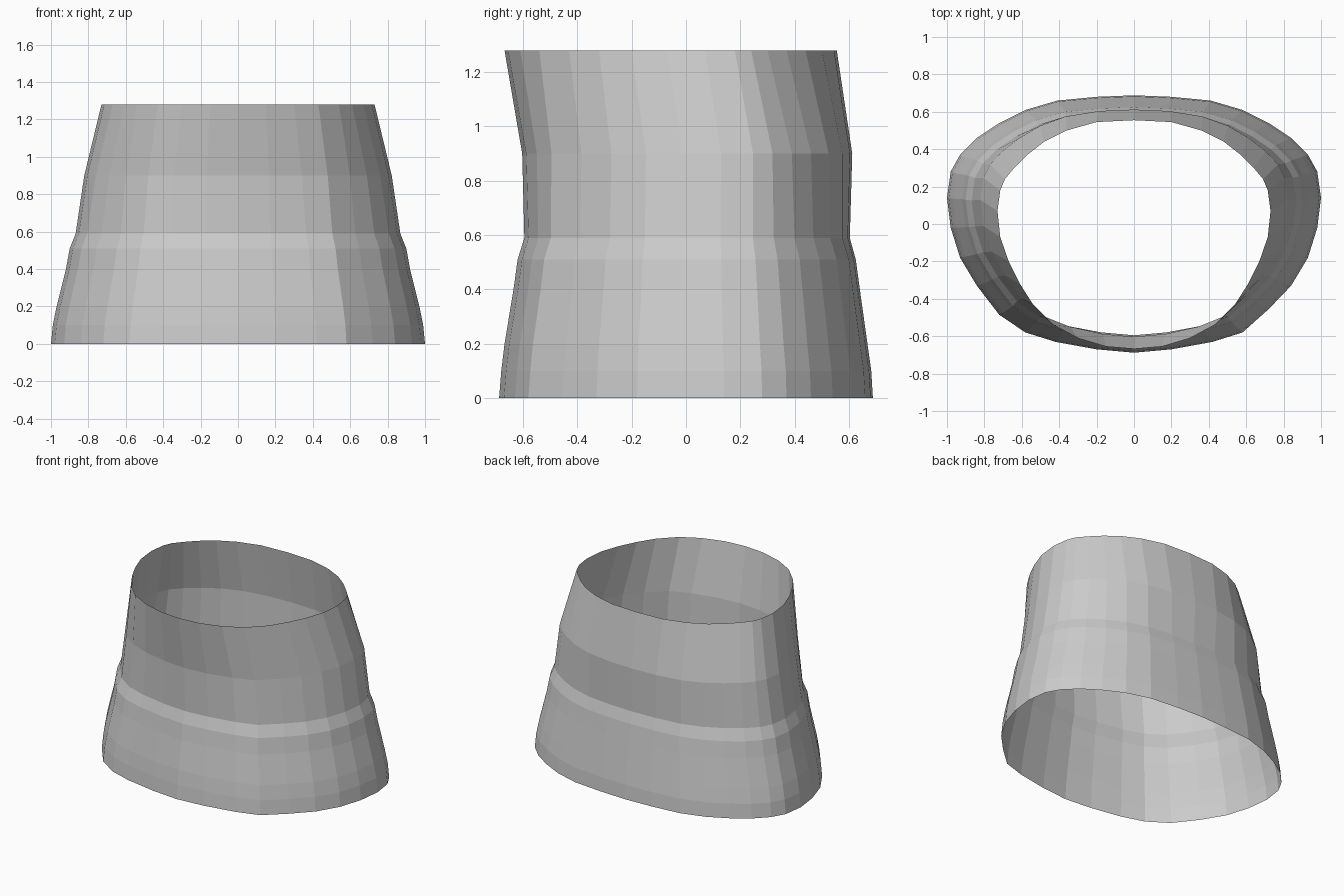
import bpy, bmesh

if "Cube" in bpy.data.objects:
    bpy.data.objects.remove(bpy.data.objects["Cube"])

# Half outlines (x, y) from back centre, round the +x side, to front centre
BOTTOM = [(0, .688), (.2, .68), (.41, .66), (.58, .61), (.72, .54), (.84, .46),
          (.93, .37), (.98, .28), (1, .14), (.98, -.02), (.93, -.18), (.84, -.33),
          (.72, -.455), (.58, -.58), (.42, -.63), (.2, -.67), (0, -.688)]
TOP = [(0, .555), (.2, .545), (.36, .50), (.48, .44), (.57, .37), (.64, .30),
       (.69, .24), (.715, .18), (.73, .07), (.715, -.07), (.67, -.20), (.61, -.32),
       (.54, -.43), (.43, -.54), (.30, -.61), (.15, -.655), (0, -.668)]

# Ring: height, half width, front y, back y, blend from bottom to top outline
RINGS = [(0, 1, -.688, .688, 0), (.1, .99, -.68, .682, 0), (.2, .97, -.668, .668, 0),
         (.4, .92, -.635, .64, 0), (.51, .90, -.62, .625, 0), (.59, .868, -.595, .603, .1),
         (.9, .822, -.603, .612, .4), (1.28, .73, -.668, .555, 1)]


def unit(outline):
    """Normalise an outline to the range -1..1 on both axes."""
    w = max(p[0] for p in outline)
    front, back = outline[-1][1], outline[0][1]
    mid, half = (back + front) / 2, (back - front) / 2
    return [(x / w, (y - mid) / half) for x, y in outline]


def full(outline, corner):
    """Mirror the half outline; the -x side has a fuller front corner."""
    left = [(-x, y) for x, y in outline]
    left[12] = (left[12][0], left[12][1] - corner)
    return outline + left[-2:0:-1]


low, high = full(unit(BOTTOM), .045), full(unit(TOP), 0)

# Open sleeve lofted through the rings
bm = bmesh.new()
loops = []
for z, w, front, back, t in RINGS:
    mid, half = (front + back) / 2, (back - front) / 2
    loops.append([bm.verts.new(((a[0] + (b[0] - a[0]) * t) * w,
                                mid + (a[1] + (b[1] - a[1]) * t) * half, z))
                  for a, b in zip(low, high)])
n = len(low)
for a, b in zip(loops, loops[1:]):
    for i in range(n):
        j = (i + 1) % n
        bm.faces.new((a[i], b[i], b[j], a[j]))
bmesh.ops.recalc_face_normals(bm, faces=bm.faces)
# Normals should point outward on the open sleeve
f = max(bm.faces, key=lambda f: f.calc_center_median().x)
if f.normal.x < 0:
    bmesh.ops.reverse_faces(bm, faces=bm.faces)

mesh = bpy.data.meshes.new("sleeve")
bm.to_mesh(mesh)
bm.free()
bpy.context.collection.objects.link(bpy.data.objects.new("sleeve", mesh))
